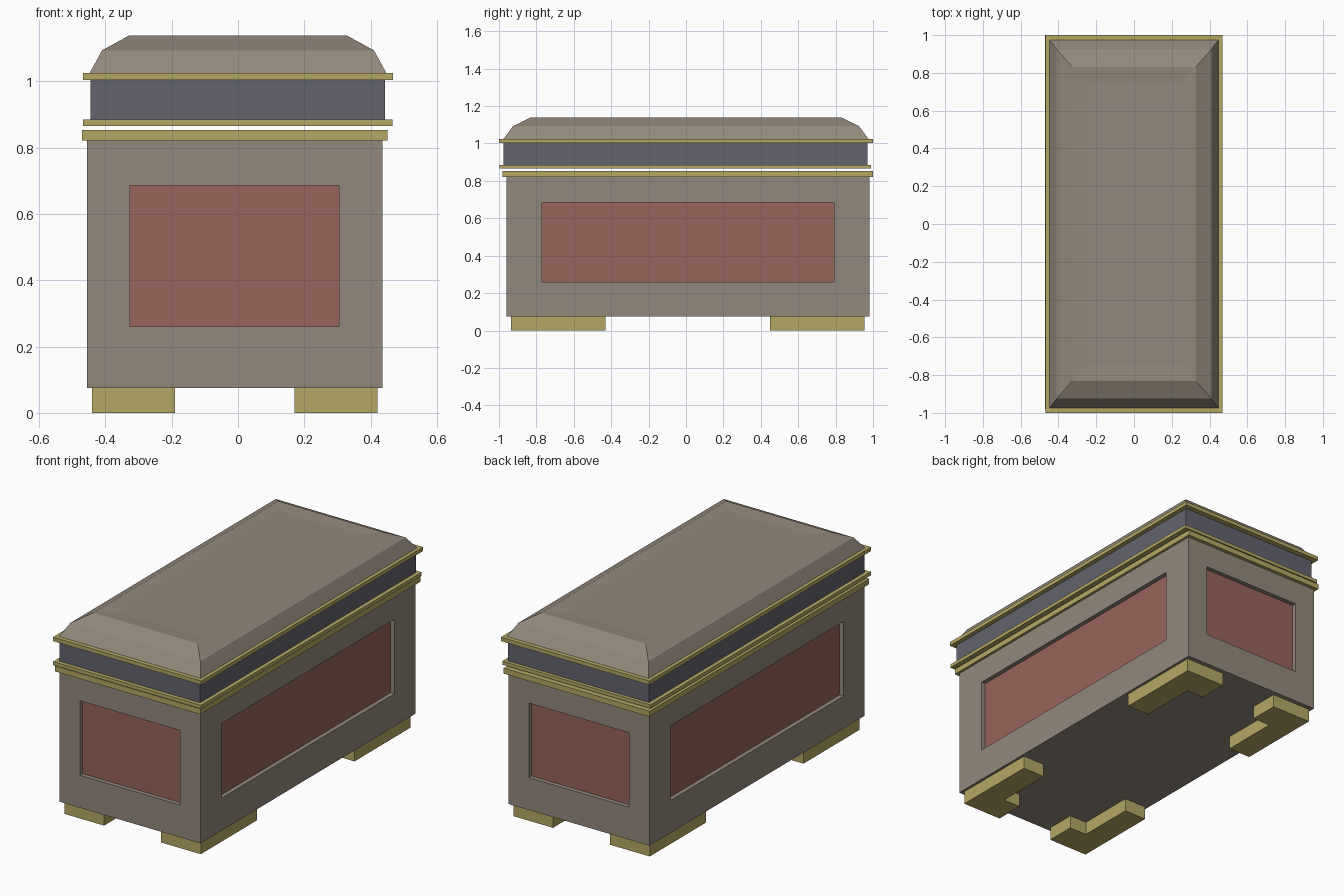
import bpy, bmesh
from mathutils import Vector

if "Cube" in bpy.data.objects:
    bpy.data.objects.remove(bpy.data.objects["Cube"])


def material(name, color):
    m = bpy.data.materials.new(name)
    m.diffuse_color = (*color, 1)
    m.use_nodes = True
    m.node_tree.nodes["Principled BSDF"].inputs["Base Color"].default_value = m.diffuse_color
    return m


STONE = material("stone", (0.29, 0.25, 0.20))
GOLD = material("gold", (0.46, 0.39, 0.13))
BLUE = material("slate_blue", (0.125, 0.125, 0.155))
RED = material("red_panel", (0.31, 0.125, 0.10))


def add_object(name, bm, *mats):
    bmesh.ops.recalc_face_normals(bm, faces=bm.faces)
    mesh = bpy.data.meshes.new(name)
    bm.to_mesh(mesh)
    bm.free()
    for m in mats:
        mesh.materials.append(m)
    obj = bpy.data.objects.new(name, mesh)
    bpy.context.collection.objects.link(obj)
    return obj


def loft(rings):
    """Stack of rectangles (x0, x1, y0, y1, z), capped at both ends."""
    bm = bmesh.new()
    loops = [[bm.verts.new(p) for p in ((a, c, z), (b, c, z), (b, d, z), (a, d, z))]
             for a, b, c, d, z in rings]
    for lo, hi in zip(loops, loops[1:]):
        for i in range(4):
            j = (i + 1) % 4
            bm.faces.new((lo[i], lo[j], hi[j], hi[i]))
    bm.faces.new(loops[0][::-1])
    bm.faces.new(loops[-1])
    return bm


def box(name, x0, x1, y0, y1, z0, z1, mat):
    return add_object(name, loft([(x0, x1, y0, y1, z0), (x0, x1, y0, y1, z1)]), mat)


CX, CY = -0.01, 0.01  # the lower chest sits slightly off the lid's centre

# Body with a recessed red panel on each of its four sides
bm = loft([(CX - 0.445, CX + 0.445, CY - 0.97, CY + 0.97, z) for z in (0.075, 0.822)])
bm.normal_update()
for face in [f for f in bm.faces if abs(f.normal.z) < 0.5]:
    n = face.normal.copy()
    half = 0.78 if abs(n.x) > 0.5 else 0.315
    bmesh.ops.inset_individual(bm, faces=[face], thickness=0.1)
    axis, mid = (1, CY) if abs(n.x) > 0.5 else (0, CX)
    for v in face.verts:
        v.co[axis] = mid + (half if v.co[axis] > mid else -half)
        v.co.z = 0.685 if v.co.z > 0.45 else 0.26
    panel = bmesh.ops.extrude_discrete_faces(bm, faces=[face])["faces"][0]
    panel.material_index = 1
    bmesh.ops.translate(bm, verts=panel.verts, vec=n * -0.025)
add_object("chest_body", bm, STONE, RED)

# Rim trim of the body
box("body_rim", CX - 0.46, CX + 0.46, CY - 0.99, CY + 0.99, 0.822, 0.853, GOLD)

# L-shaped corner feet
for sx, side in ((-1, "left"), (1, "right")):
    for sy, end in ((-1, "front"), (1, "back")):
        outline = [(0.43, 0.945), (0.18, 0.945), (0.18, 0.775),
                   (0.29, 0.775), (0.29, 0.44), (0.43, 0.44)]
        bm = bmesh.new()
        base = bm.faces.new([bm.verts.new((CX + sx * x, CY + sy * y, 0))
                             for x, y in outline])
        ext = bmesh.ops.extrude_face_region(bm, geom=[base], use_keep_orig=True)
        top = [g for g in ext["geom"] if isinstance(g, bmesh.types.BMVert)]
        bmesh.ops.translate(bm, verts=top, vec=Vector((0, 0, 0.075)))
        add_object(f"{end}_{side}_foot", bm, GOLD)

# Lid band between two trims
box("lid_lower_trim", -0.468, 0.466, -0.998, 0.99, 0.865, 0.885, GOLD)
box("lid_band", -0.445, 0.443, -0.975, 0.97, 0.885, 1.003, BLUE)
box("lid_upper_trim", -0.468, 0.468, -1.0, 1.0, 1.003, 1.025, GOLD)

# Bevelled lid top with a very shallow dish
profile = [(0.447, 0.975, 1.025), (0.41, 0.925, 1.093),
           (0.328, 0.832, 1.138), (0.25, 0.75, 1.132)]
add_object("lid_top", loft([(-x, x, -y, y, z) for x, y, z in profile]), STONE)
